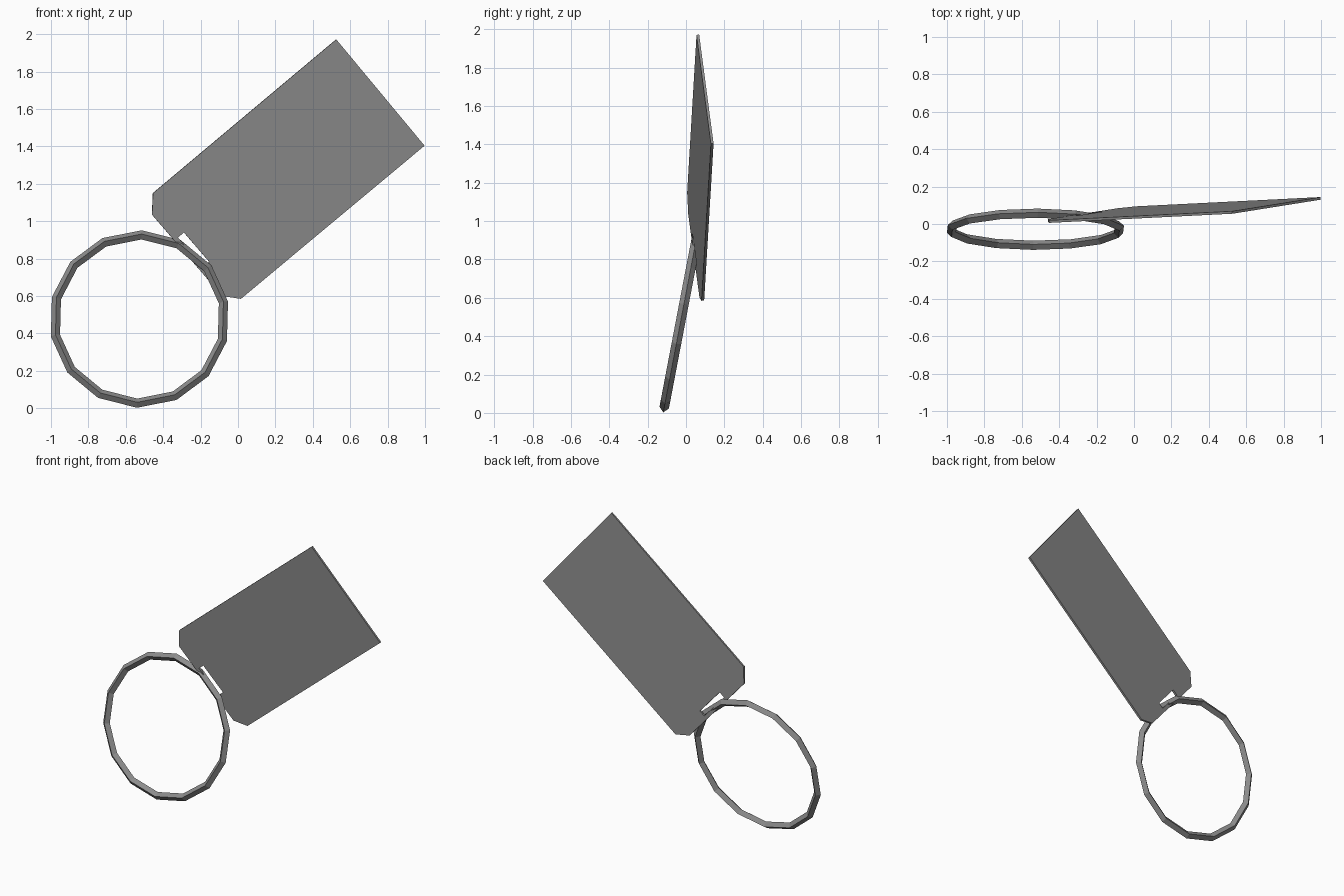
import bpy, bmesh, math
from mathutils import Matrix, Vector

if "Cube" in bpy.data.objects:
    bpy.data.objects.remove(bpy.data.objects["Cube"])

grey = bpy.data.materials.new("plain grey metal")
grey.diffuse_color = (0.26, 0.26, 0.26, 1)
grey.use_nodes = True
grey.node_tree.nodes["Principled BSDF"].inputs["Base Color"].default_value = grey.diffuse_color

# Split ring: 14-sided loop with a diamond section, leaning back slightly
bpy.ops.mesh.primitive_torus_add(major_segments=14, minor_segments=4,
                                 major_radius=0.458, minor_radius=0.025)
ring = bpy.context.object
ring.name = "ring"
ring.matrix_world = (Matrix.Translation((-0.527, -0.028, 0.477))
                     @ Matrix.Rotation(math.radians(79.2), 4, 'X')
                     @ Matrix.Rotation(math.radians(88.5), 4, 'Z'))
ring.data.materials.append(grey)

# Flat tag: clipped-corner outline and a slot, lying in a slightly skewed plane
THICK = 0.014
normal = Vector((0.0947, -1, -0.0535)).normalized()


def on_plane(x, z):
    return Vector((x, 0.1176 + 0.0947 * x - 0.0535 * z, z)) - normal * THICK / 2


outline = [(0.525, 1.972), (0.997, 1.404), (0.015, 0.585),
           (-0.085, 0.60), (-0.46, 1.035), (-0.455, 1.15)]

# Slot runs along the short clipped end, set in from its edge
mid = Vector((-0.2725, 0.8175))
along = Vector((-0.653, 0.757))
inward = Vector((0.757, 0.653))
slot = [mid + along * s + inward * t
        for s, t in ((0.104, 0.025), (0.104, 0.067), (-0.104, 0.067), (-0.104, 0.025))]

bm = bmesh.new()
edges = []
for loop in (outline, slot):
    vs = [bm.verts.new(on_plane(*p)) for p in loop]
    edges += [bm.edges.new((vs[i], vs[i - 1])) for i in range(len(vs))]
bmesh.ops.triangle_fill(bm, use_beauty=True, edges=edges, normal=normal)
ext = bmesh.ops.extrude_face_region(bm, geom=bm.faces[:], use_keep_orig=True)
bmesh.ops.translate(bm, vec=normal * THICK,
                    verts=[g for g in ext["geom"] if isinstance(g, bmesh.types.BMVert)])
bmesh.ops.recalc_face_normals(bm, faces=bm.faces[:])
mesh = bpy.data.meshes.new("tag")
bm.to_mesh(mesh)
bm.free()
mesh.materials.append(grey)
tag = bpy.data.objects.new("tag", mesh)
bpy.context.collection.objects.link(tag)
